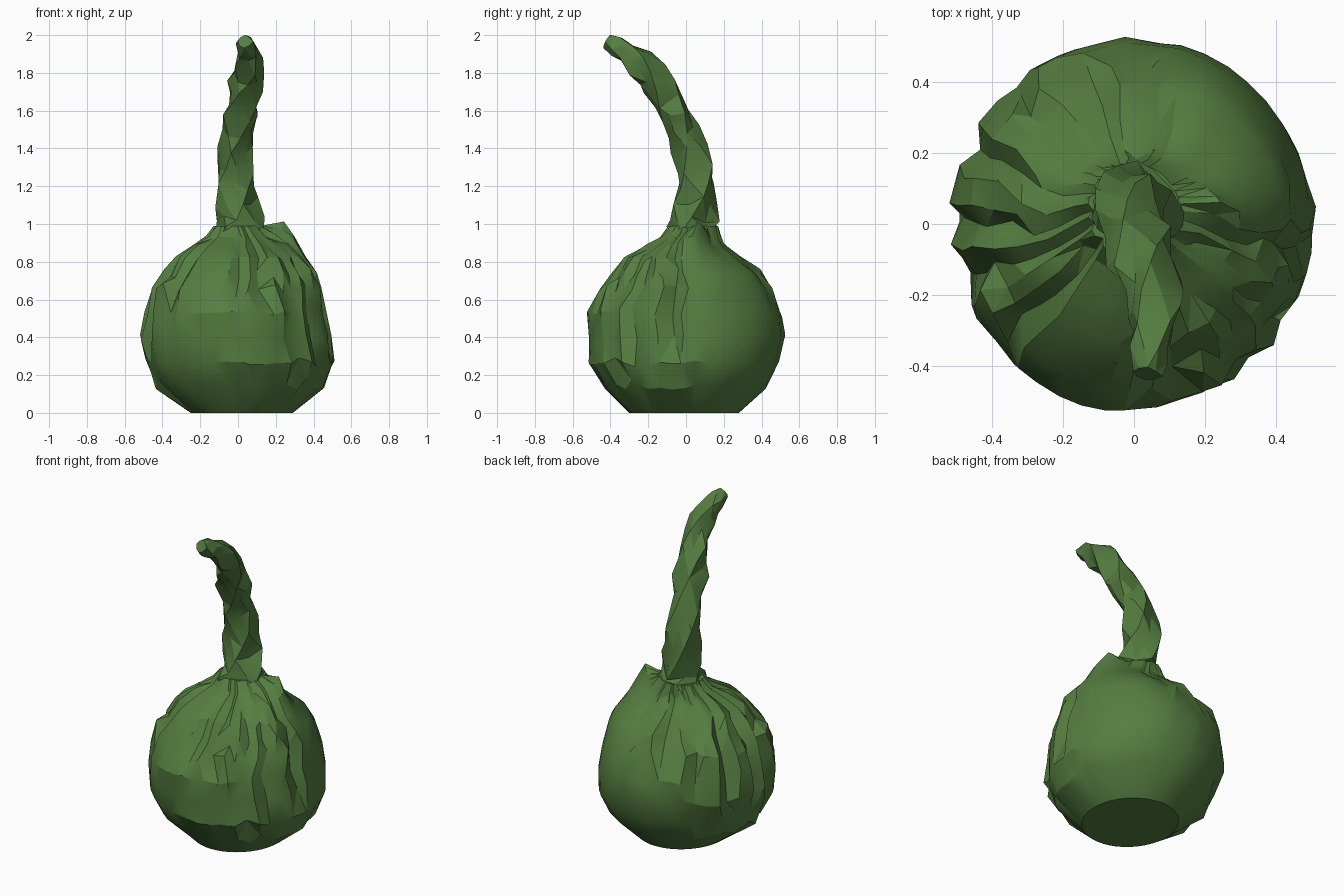
import bpy, bmesh, math, random
from mathutils import Vector

if "Cube" in bpy.data.objects:
    bpy.data.objects.remove(bpy.data.objects["Cube"])

random.seed(7)
green = bpy.data.materials.new("leaf green")
green.diffuse_color = (0.09, 0.205, 0.052, 1)
green.use_nodes = True
green.node_tree.nodes["Principled BSDF"].inputs["Base Color"].default_value = green.diffuse_color


def loft(name, rings, angle):
    """Skin a list of closed point rings and cap both ends."""
    bm = bmesh.new()
    loops = [[bm.verts.new(p) for p in ring] for ring in rings]
    n = len(loops[0])
    for a, b in zip(loops, loops[1:]):
        for i in range(n):
            j = (i + 1) % n
            bm.faces.new((a[i], a[j], b[j], b[i]))
    bm.faces.new(loops[0][::-1])
    bm.faces.new(loops[-1])
    bmesh.ops.recalc_face_normals(bm, faces=bm.faces)
    # split bent quads so the cloth looks creased
    bmesh.ops.triangulate(bm, faces=[f for f in bm.faces if len(f.verts) == 4])
    me = bpy.data.meshes.new(name)
    bm.to_mesh(me)
    bm.free()
    me.materials.append(green)
    ob = bpy.data.objects.new(name, me)
    bpy.context.collection.objects.link(ob)
    bpy.ops.object.select_all(action='DESELECT')
    ob.select_set(True)
    bpy.context.view_layer.objects.active = ob
    bpy.ops.object.shade_smooth_by_angle(angle=math.radians(angle))
    return ob


def wrap(d):
    return (d + 180) % 360 - 180


# Gathered sack: z, x min, x max, y min, y max
profile = [
    (0.00, -0.25, 0.29, -0.30, 0.28),
    (0.15, -0.44, 0.46, -0.44, 0.43),
    (0.27, -0.49, 0.51, -0.51, 0.49),
    (0.40, -0.515, 0.495, -0.52, 0.525),
    (0.53, -0.495, 0.475, -0.53, 0.515),
    (0.66, -0.465, 0.45, -0.46, 0.455),
    (0.74, -0.40, 0.42, -0.40, 0.395),
    (0.82, -0.33, 0.36, -0.335, 0.29),
    (0.88, -0.25, 0.28, -0.23, 0.215),
    (0.93, -0.17, 0.19, -0.14, 0.185),
    (0.99, -0.13, 0.125, -0.095, 0.17),
]
# Pleats: direction in degrees, depth, lowest height
pleats = [
    (-86, 0.09, 0.50), (-74, 0.10, 0.48), (-52, 0.05, 0.10),
    (-36, 0.07, 0.15), (-10, 0.11, 0.25), (70, 0.05, 0.55),
    (110, 0.09, 0.50), (135, 0.08, 0.35), (156, 0.10, 0.25),
    (182, 0.11, 0.30), (200, 0.10, 0.20), (218, 0.10, 0.40),
]
SEG = 44
STEP = 360 / SEG
cuts = {round(d / STEP) % SEG: (depth, low) for d, depth, low in pleats}
rings = []
for k, (z, x0, x1, y0, y1) in enumerate(profile):
    ring = []
    cx, cy, rx, ry = (x0 + x1) / 2, (y0 + y1) / 2, (x1 - x0) / 2, (y1 - y0) / 2
    for i in range(SEG):
        deg = i * STEP
        s, h, turn = 1.0, z, 0.0
        if i in cuts:
            depth, low = cuts[i]
            s -= 1.15 * depth * min(1, max(0, (z - low) / 0.25))
        # raised fold at the right shoulder
        lump = max(0, 1 - abs(wrap(deg - 10)) / 30)
        if 0.85 < z < 0.95:
            h += lump * (0.06 if z < 0.9 else 0.085)
            s += lump * (0.10 if z < 0.9 else 0.35)
        # crumpling, weak on the smooth front and back right
        calm = abs(wrap(deg - 50)) < 30 or abs(wrap(deg + 112)) < 22
        if 0 < k < len(profile) - 1:
            j = 0.004 if calm else 0.022
            s += random.uniform(-j, j * 0.6)
            h += random.uniform(-j, j) * 1.2 * (0.5 if z > 0.8 else 1)
            turn = random.uniform(-j, j) * 100
        a = math.radians(deg + turn)
        ring.append((cx + rx * s * math.cos(a), cy + ry * s * math.sin(a), max(h, 0)))
    rings.append(ring)
loft("sack_body", rings, 24)

# Twisted tail: centre x, y, z and radius along a bent path
path = [
    (0.00, 0.04, 0.90, 0.15), (0.00, 0.04, 0.97, 0.138), (0.00, 0.04, 1.03, 0.125),
    (-0.01, 0.055, 1.11, 0.112), (-0.015, 0.055, 1.20, 0.112),
    (-0.015, 0.045, 1.30, 0.10), (-0.015, 0.025, 1.40, 0.10),
    (0.00, -0.02, 1.50, 0.09), (0.015, -0.06, 1.58, 0.095),
    (0.025, -0.095, 1.65, 0.085), (0.035, -0.13, 1.72, 0.09),
    (0.05, -0.18, 1.79, 0.08), (0.055, -0.24, 1.85, 0.08),
    (0.055, -0.30, 1.90, 0.065), (0.045, -0.36, 1.935, 0.062),
    (0.035, -0.42, 1.967, 0.04),
]
SIDES = 8
rings = []
pts = [Vector(p[:3]) for p in path]
for k, p in enumerate(pts):
    t = (pts[min(k + 1, len(pts) - 1)] - pts[max(k - 1, 0)]).normalized()
    if k < 3:
        t = Vector((0, 0, 1))
    u = Vector((1, 0, 0))
    u = (u - t * u.dot(t)).normalized()
    v = t.cross(u)
    ring = []
    for i in range(SIDES):
        a = 2 * math.pi * i / SIDES + k * 0.36
        r = path[k][3] * (1.05 if i % 2 else 0.86) * random.uniform(0.85, 1.12)
        along = random.uniform(-0.028, 0.028) if 0 < k < len(pts) - 1 else 0
        ring.append(p + u * r * math.cos(a) + v * r * math.sin(a) + t * along)
    rings.append(ring)
loft("twisted_tail", rings, 20)
